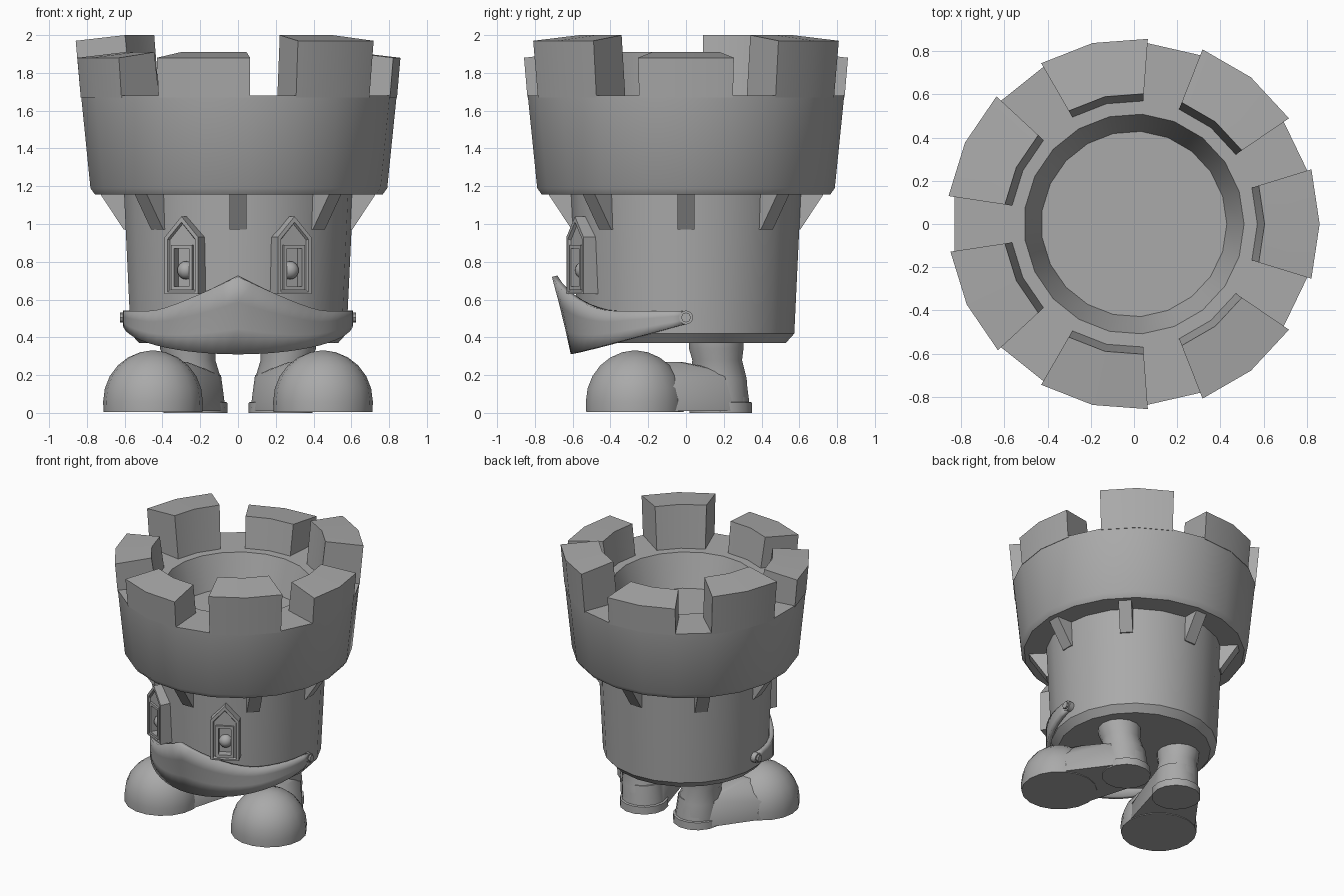
import bpy, bmesh
from math import sin, cos, radians, pi

if "Cube" in bpy.data.objects:
    bpy.data.objects.remove(bpy.data.objects["Cube"])

stone = bpy.data.materials.new("stone grey")
stone.use_nodes = True
GREY = (0.4, 0.4, 0.4, 1)
stone.diffuse_color = GREY
stone.node_tree.nodes["Principled BSDF"].inputs["Base Color"].default_value = GREY


def finish(name, bm, angle=35):
    bmesh.ops.recalc_face_normals(bm, faces=bm.faces)
    mesh = bpy.data.meshes.new(name)
    bm.to_mesh(mesh)
    bm.free()
    mesh.materials.append(stone)
    ob = bpy.data.objects.new(name, mesh)
    bpy.context.collection.objects.link(ob)
    bpy.ops.object.select_all(action='DESELECT')
    ob.select_set(True)
    bpy.context.view_layer.objects.active = ob
    bpy.ops.object.shade_smooth_by_angle(angle=radians(angle))
    return ob


def loft(name, rings, angle=35):
    """Skin a list of closed rings and cap both ends."""
    bm = bmesh.new()
    rows = [[bm.verts.new(p) for p in ring] for ring in rings]
    n = len(rows[0])
    for a, b in zip(rows, rows[1:]):
        for i in range(n):
            j = (i + 1) % n
            bm.faces.new((a[i], a[j], b[j], b[i]))
    bm.faces.new(rows[0])
    bm.faces.new(rows[-1])
    return finish(name, bm, angle)


def circle(cx, cy, z, r, n):
    return [(cx + r * cos(2 * pi * i / n), cy + r * sin(2 * pi * i / n), z) for i in range(n)]


def polar(deg, r, side, z):
    """Point at a radius along a direction, shifted sideways."""
    c, s = cos(radians(deg)), sin(radians(deg))
    return (r * c - side * s, r * s + side * c, z)


# Tower body and crown with a sunken floor
SIDES = 21
loft("tower_body", [circle(0, 0, z, r, SIDES) for r, z in
                    [(0.53, 0.37), (0.575, 0.42), (0.61, 1.16)]])
loft("crown", [circle(0, 0, z, r, SIDES) for r, z in
               [(0.765, 1.155), (0.79, 1.19), (0.84, 1.68), (0.51, 1.68), (0.43, 1.44)]])

# Seven merlons of two heights
step = 360 / SIDES
for k in range(7):
    top = 2.0 if k in (1, 3, 6) else 1.91
    out = 0.84 + 0.1 * (top - 0.03 - 1.68)
    loft("merlon", [[polar(a, 0.57, 0, 1.67), polar(a, 0.842, 0, 1.67),
                     polar(a, out, 0, top - 0.03), polar(a, 0.605, 0, top)]
                    for a in [(3 * k + d) * step for d in (-1, 0, 1)]], 20)

# Eight brackets under the crown
for k in range(8):
    loft("bracket", [[polar(45 * k, 0.56, s, 0.97), polar(45 * k, 0.605, s, 0.97),
                      polar(45 * k, 0.73, s, 1.16), polar(45 * k, 0.56, s, 1.16)]
                     for s in (-0.045, 0.045)])


def window_ring(deg, r, w, base, shoulder, apex):
    return [polar(deg, r, s, z) for s, z in
            [(-w, base), (w, base), (w, shoulder), (0, apex), (-w, shoulder)]]


for side, deg in (("left", -63), ("right", -117)):
    # Gabled window with a recessed rectangular opening
    loft(side + "_window", [window_ring(deg, *v) for v in [
        (0.5, 0.1, 0.63, 0.93, 1.04), (0.66, 0.1, 0.63, 0.93, 1.04),
        (0.66, 0.082, 0.64, 0.92, 1.01), (0.645, 0.076, 0.65, 0.915, 1.0),
        (0.645, 0.063, 0.65, 0.89, 0.89), (0.66, 0.063, 0.65, 0.89, 0.89),
        (0.66, 0.045, 0.67, 0.87, 0.87), (0.605, 0.045, 0.67, 0.87, 0.87)]], 20)
    # Eye inside the window
    bm = bmesh.new()
    bmesh.ops.create_uvsphere(bm, u_segments=14, v_segments=10, radius=0.048)
    bmesh.ops.translate(bm, vec=polar(deg, 0.605, 0, 0.755), verts=bm.verts)
    finish(side + "_eye", bm, 60)

# Curved chin guard, pointed at the middle
bm = bmesh.new()
cols = []
COUNT = 28
for i in range(COUNT + 1):
    t = 180 * i / COUNT - 90
    rise = max(0, 1 - abs(t) / 50) ** 1.6
    low = 0.31 + 0.16 * (1 - cos(radians(t)))
    high = 0.54 + 0.18 * rise
    col = []
    for f in (0, 0.33, 0.67, 1):
        r = 0.61 + 0.1 * rise * (0.85 * f + 0.15 * f * f)
        col.append(bm.verts.new(polar(t - 90, r, 0, low + (high - low) * f)))
    cols.append(col)
for a, b in zip(cols, cols[1:]):
    for j in range(3):
        bm.faces.new((a[j], b[j], b[j + 1], a[j + 1]))
guard = finish("chin_guard", bm, 40)
solid = guard.modifiers.new("thickness", 'SOLIDIFY')
solid.thickness = 0.03
solid.offset = -1


def disc(x, r, n):
    return [(x, y, z + 0.505) for y, z, _ in circle(0, 0, 0, r, n)]


for side, m in (("left", 1), ("right", -1)):
    # Rounded guard end and its bolt
    loft(side + "_guard_end", [disc(m * x, 0.037, 16) for x in (0.57, 0.61)])
    loft(side + "_bolt", [disc(m * x, 0.026, 8) for x in (0.56, 0.625)], 20)

    # Domed toe cap
    dome = [(0.262, 0.005), (0.264, 0.06)]
    dome += [(0.264 * cos(a), 0.06 + 0.27 * sin(a))
             for a in [radians(d) for d in (15, 30, 45, 60, 75, 87)]]
    loft(side + "_toe_cap", [circle(m * 0.45, -0.27, z, r, 18) for r, z in dome], 40)

    # Heel sole
    loft(side + "_heel_sole", [circle(m * 0.225, 0.185, z, r, 14)
                               for r, z in [(0.17, 0), (0.168, 0.055), (0.15, 0.06)]])

    # Instep joining the heel and the toe
    bm = bmesh.new()
    for args in [(0.225, 0.185, 0.01, 0.16), (0.23, 0.18, 0.2, 0.14),
                 (0.4, -0.17, 0.01, 0.23), (0.4, -0.17, 0.14, 0.22),
                 (0.37, -0.12, 0.27, 0.1)]:
        cx, cy, z, r = args
        for p in circle(m * cx, cy, z, r, 14):
            bm.verts.new(p)
    hull = bmesh.ops.convex_hull(bm, input=bm.verts)
    inner = {v for v in hull["geom_interior"] if isinstance(v, bmesh.types.BMVert)}
    bmesh.ops.delete(bm, geom=list(inner), context='VERTS')
    finish(side + "_instep", bm, 50)

    # Leg flaring into the boot
    loft(side + "_leg", [circle(m * cx, cy, z, r, 14) for cx, cy, z, r in
                         [(0.23, 0.18, 0.05, 0.155), (0.24, 0.175, 0.18, 0.15),
                          (0.255, 0.165, 0.28, 0.135), (0.265, 0.16, 0.34, 0.148),
                          (0.265, 0.16, 0.4, 0.15)]], 45)
